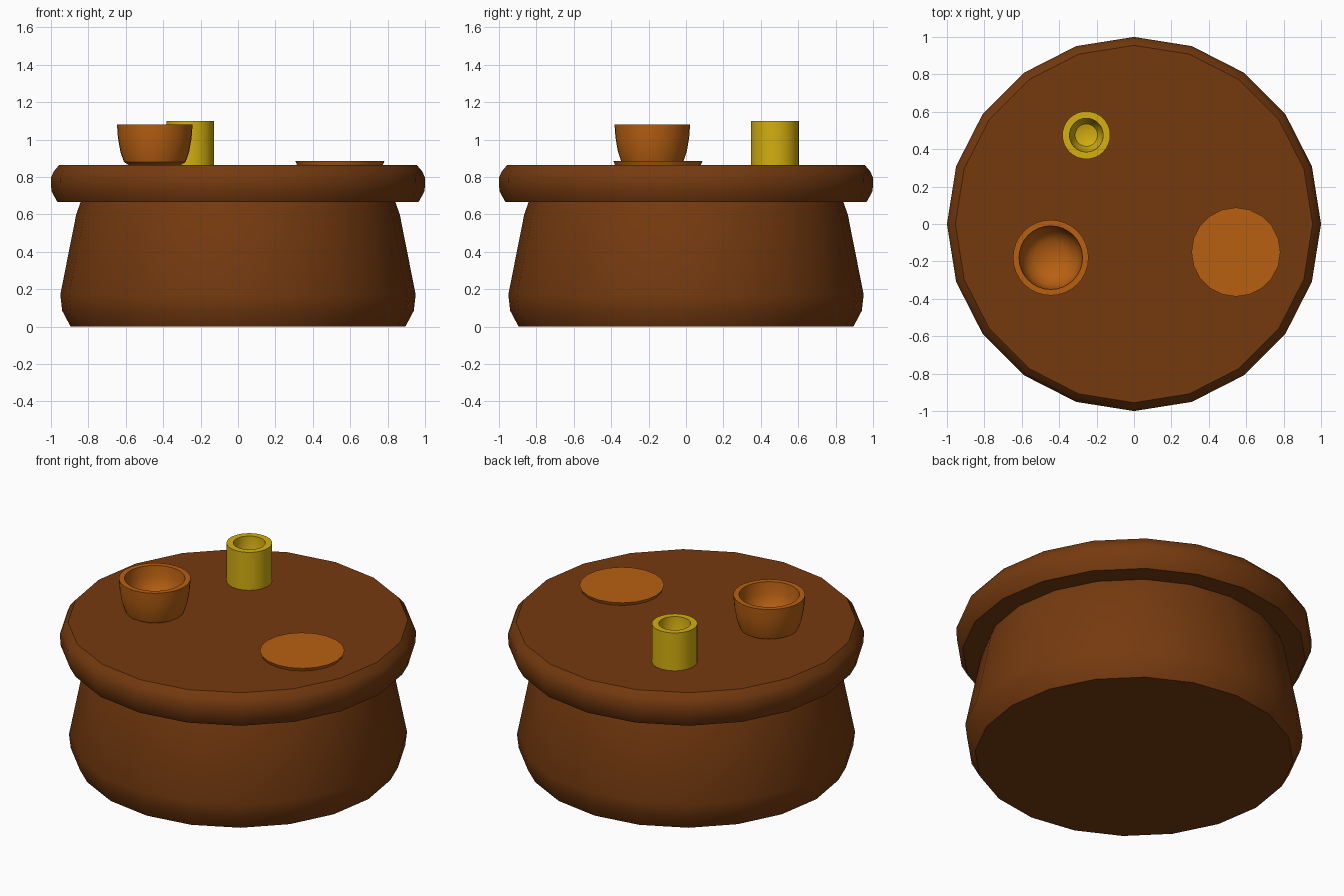
import bpy, bmesh, math

if "Cube" in bpy.data.objects:
    bpy.data.objects.remove(bpy.data.objects["Cube"])


def material(name, rgb):
    m = bpy.data.materials.new(name)
    m.diffuse_color = (*rgb, 1.0)
    m.use_nodes = True
    m.node_tree.nodes["Principled BSDF"].inputs["Base Color"].default_value = m.diffuse_color
    return m


brown = material("brown_wood", (0.178, 0.042, 0.0048))
orange = material("orange_clay", (0.48, 0.117, 0.006))
yellow = material("yellow_glaze", (0.66, 0.43, 0.005))


def lathe(name, profile, sides, mat, centre=(0, 0)):
    """Spin a closed (radius, z) profile, listed bottom to top, about a vertical axis."""
    bm = bmesh.new()
    rings = []
    for r, z in profile:
        if r == 0:
            rings.append([bm.verts.new((0, 0, z))] * sides)
        else:
            rings.append([bm.verts.new((r * math.cos(2 * math.pi * i / sides),
                                        r * math.sin(2 * math.pi * i / sides), z))
                          for i in range(sides)])
    for a, b in zip(rings, rings[1:]):
        for i in range(sides):
            j = (i + 1) % sides
            quad = list(dict.fromkeys((a[i], a[j], b[j], b[i])))
            bm.faces.new(quad)
    # flat caps where the profile does not reach the axis
    if profile[0][0] > 0:
        bm.faces.new(rings[0][::-1])
    if profile[-1][0] > 0:
        bm.faces.new(rings[-1])
    bmesh.ops.recalc_face_normals(bm, faces=bm.faces)
    me = bpy.data.meshes.new(name)
    bm.to_mesh(me)
    bm.free()
    me.materials.append(mat)
    ob = bpy.data.objects.new(name, me)
    ob.location = (centre[0], centre[1], 0)
    bpy.context.collection.objects.link(ob)
    bpy.ops.object.select_all(action='DESELECT')
    ob.select_set(True)
    bpy.context.view_layer.objects.active = ob
    bpy.ops.object.shade_smooth_by_angle(angle=math.radians(38))
    return ob


# Table: stump-like base and overhanging rounded top
lathe("table_base", [(0.895, 0.0), (0.94, 0.085), (0.95, 0.17), (0.865, 0.6),
                     (0.84, 0.67)], 20, brown)
lathe("table_top", [(0.965, 0.665), (0.998, 0.725), (1.0, 0.795), (0.985, 0.83),
                    (0.955, 0.865)], 20, brown)

# Bowl with rounded hollow
lathe("bowl", [(0.14, 0.865), (0.165, 0.88), (0.184, 0.935), (0.197, 1.01), (0.202, 1.08),
               (0.17, 1.08), (0.163, 1.01), (0.14, 0.945), (0.09, 0.905), (0, 0.89)],
      32, orange, (-0.445, -0.18))

# Straight cup
lathe("cup", [(0.128, 0.865), (0.128, 1.10), (0.09, 1.10), (0.086, 0.98),
              (0.06, 0.93), (0, 0.91)], 32, yellow, (-0.255, 0.475))

# Flat plate
lathe("plate", [(0.23, 0.865), (0.238, 0.885)], 20, orange, (0.545, -0.15))
